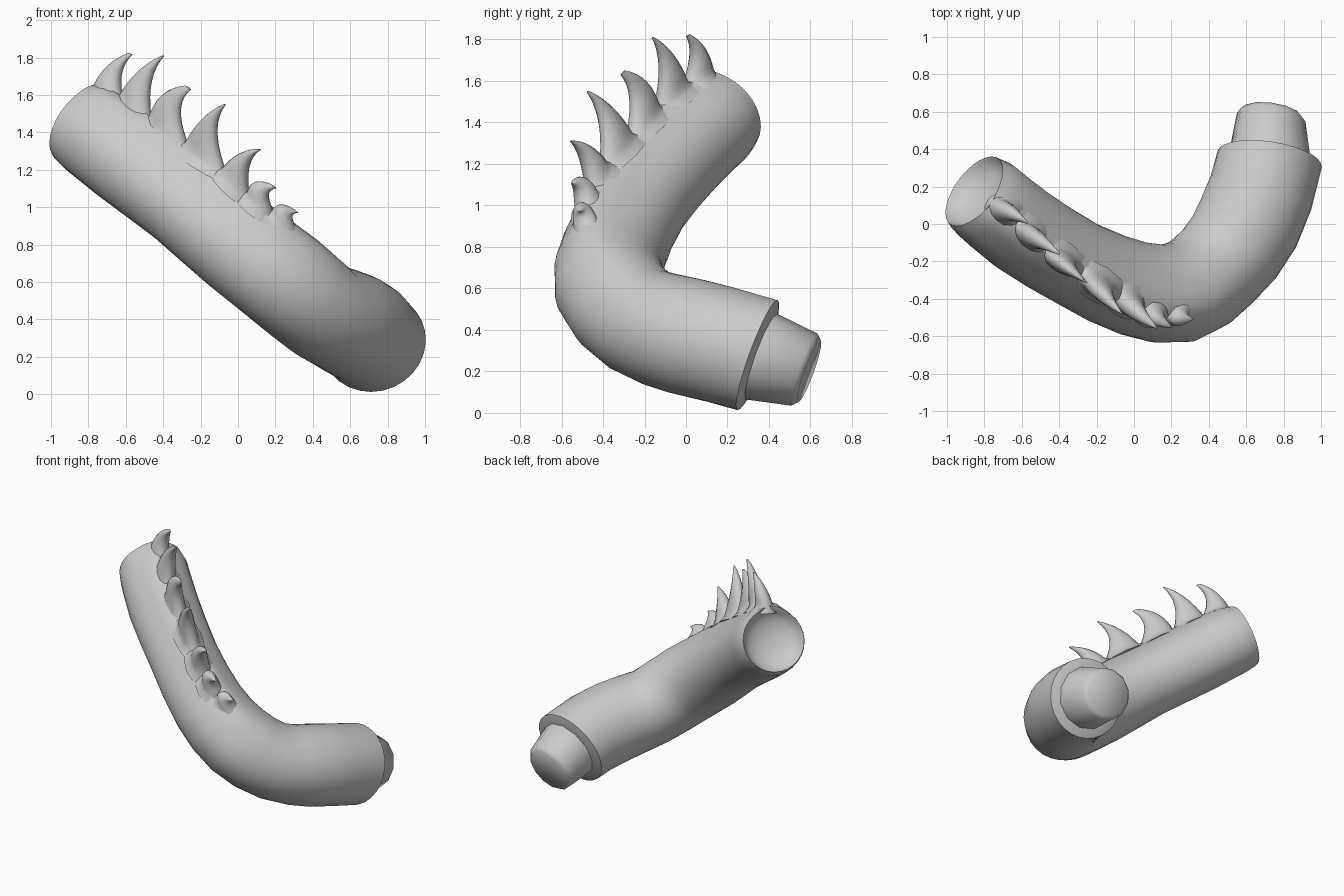
import bpy, bmesh
from math import cos, sin, pi, exp
from mathutils import Vector as V

if "Cube" in bpy.data.objects:
    bpy.data.objects.remove(bpy.data.objects["Cube"])


def loft(name, rings, angle=0.7):
    """Skin a list of equal-length point rings, capping both ends."""
    bm = bmesh.new()
    rows = [[bm.verts.new(p) for p in r] for r in rings]
    n = len(rows[0])
    for a, b in zip(rows, rows[1:]):
        for i in range(n):
            bm.faces.new((a[i], a[(i + 1) % n], b[(i + 1) % n], b[i]))
    bm.faces.new(rows[0][::-1])
    bm.faces.new(rows[-1])
    bmesh.ops.recalc_face_normals(bm, faces=bm.faces)
    me = bpy.data.meshes.new(name)
    bm.to_mesh(me)
    bm.free()
    ob = bpy.data.objects.new(name, me)
    bpy.context.collection.objects.link(ob)
    bpy.ops.object.select_all(action='DESELECT')
    ob.select_set(True)
    bpy.context.view_layer.objects.active = ob
    bpy.ops.object.shade_smooth_by_angle(angle=angle)
    return ob


OUT = V((0.3, -0.35, 0.89)).normalized()  # side of the tube carrying the spines


def circle(c, t, r, n, ridge=0):
    """Ring around c facing t, swollen by ridge on the spine side."""
    u = (OUT - t * OUT.dot(t)).normalized()
    w = t.cross(u)
    pts = []
    for i in range(n):
        a = 2 * pi * i / n
        q = r + ridge * exp(-(min(a, 2 * pi - a) / .35)**2)
        pts.append(c + (u * cos(a) + w * sin(a)) * q)
    return pts


# Bent tube: centre points, radii and ridge heights
path = [(-.855, .175, 1.445, .218, .02), (-.79, .125, 1.4, .238, .04), (-.6, -.03, 1.255, .243, .05),
        (-.3, -.215, 1.025, .238, .06), (0, -.345, .785, .255, .055), (.25, -.365, .605, .272, .015),
        (.45, -.225, .445, .27, 0), (.61, 0, .37, .285, 0), (.725, .345, .278, .282, 0)]
P = [V(p[:3]) for p in path]
T0 = V((.707, -.52, -.47)).normalized()
T1 = V((.14, .93, -.34)).normalized()
tan = [T0 * (P[1] - P[0]).length, T0 * .17]
tan += [(P[i + 1] - P[i - 1]) / 2 for i in range(2, len(P) - 1)]
tan.append(T1 * (P[-1] - P[-2]).length)
N, STEPS = 28, 2
rings = []
# Hollow socket in the upper end
for k in range(6):
    a = pi / 2 * (k + .4) / 6
    rings.append(circle(P[0] + T0 * .1 * cos(a), T0, .21 * sin(a), N))
for i in range(len(P) - 1):
    for s in range(STEPS + (i == len(P) - 2)):
        t = s / STEPS
        h0, h1 = 2*t**3 - 3*t*t + 1, t**3 - 2*t*t + t
        h2, h3 = 3*t*t - 2*t**3, t**3 - t*t
        c = P[i]*h0 + tan[i]*h1 + P[i+1]*h2 + tan[i+1]*h3
        d = (P[i]*(6*t*t - 6*t) + tan[i]*(3*t*t - 4*t + 1)
             + P[i+1]*(6*t - 6*t*t) + tan[i+1]*(3*t*t - 2*t)).normalized()
        r, g = [path[i][j]*(1 - t) + path[i+1][j]*t for j in (3, 4)]
        rings.append(circle(c, d, r, N, g))
rings.append(circle(P[-1] + T1 * .02, T1, .22, N))
loft("curved_tube", rings)

# Tapered plug at the lower end
E = V((.735, .58, .205))
loft("end_plug", [circle(P[-1] - T1 * .05, T1, .225, 12), circle(P[-1] + T1 * .02, T1, .22, 12),
                  circle(E - T1 * .01, T1, .185, 12), circle(E + T1 * .015, T1, .16, 12)], 1.6)

# Row of hooked spines: base points along the ridge, then tips and back bulge
base = [V(b) for b in [(-.76, .12, 1.66), (-.63, 0, 1.6), (-.475, -.14, 1.485), (-.28, -.27, 1.35),
                       (-.08, -.4, 1.215), (.05, -.465, 1.085), (.18, -.5, .98), (.33, -.47, .86)]]
tips = [(-.575, .01, 1.82, .3), (-.4, -.16, 1.81, .2), (-.265, -.305, 1.64, .35), (-.07, -.475, 1.55, .17),
        (.12, -.555, 1.31, .2), (.195, -.55, 1.11, .45), (.31, -.51, .98, .3)]


def bez(a, b, c, t):
    return a * (1 - t)**2 + b * 2 * t * (1 - t) + c * t * t


for k, (*tip, bulge) in enumerate(tips):
    A, B, T = base[k], base[k + 1], V(tip)
    L = A - B
    side = OUT.cross(L).normalized()
    blunt = .08 if bulge > .25 else .02
    Ta, Tb = T + L * blunt, T - L * blunt
    cA = (A + T) / 2 + L * bulge + OUT * .03
    cB = (B + T) / 2 + L * .42
    # buried flared foot, then sections from the ridge to the tip
    grow = .3 if k else 0
    sects = [(A - OUT * .055 + L * grow, B - OUT * .055 - L * .3, .1),
             (A - OUT * .025 + L * grow / 2, B - OUT * .025 - L * .12, .07)]
    for s in range(9):
        t = s / 8
        sects.append((bez(A, cA, Ta, t), bez(B, cB, Tb, t), .055 * (1 - t**1.3)**.9 + .005))
    loft(f"spine_{k + 1}", [[(a + b) / 2 + (a - b) / 2 * cos(2 * pi * i / 12) + side * w * sin(2 * pi * i / 12)
                             for i in range(12)] for a, b, w in sects], 1.0)
